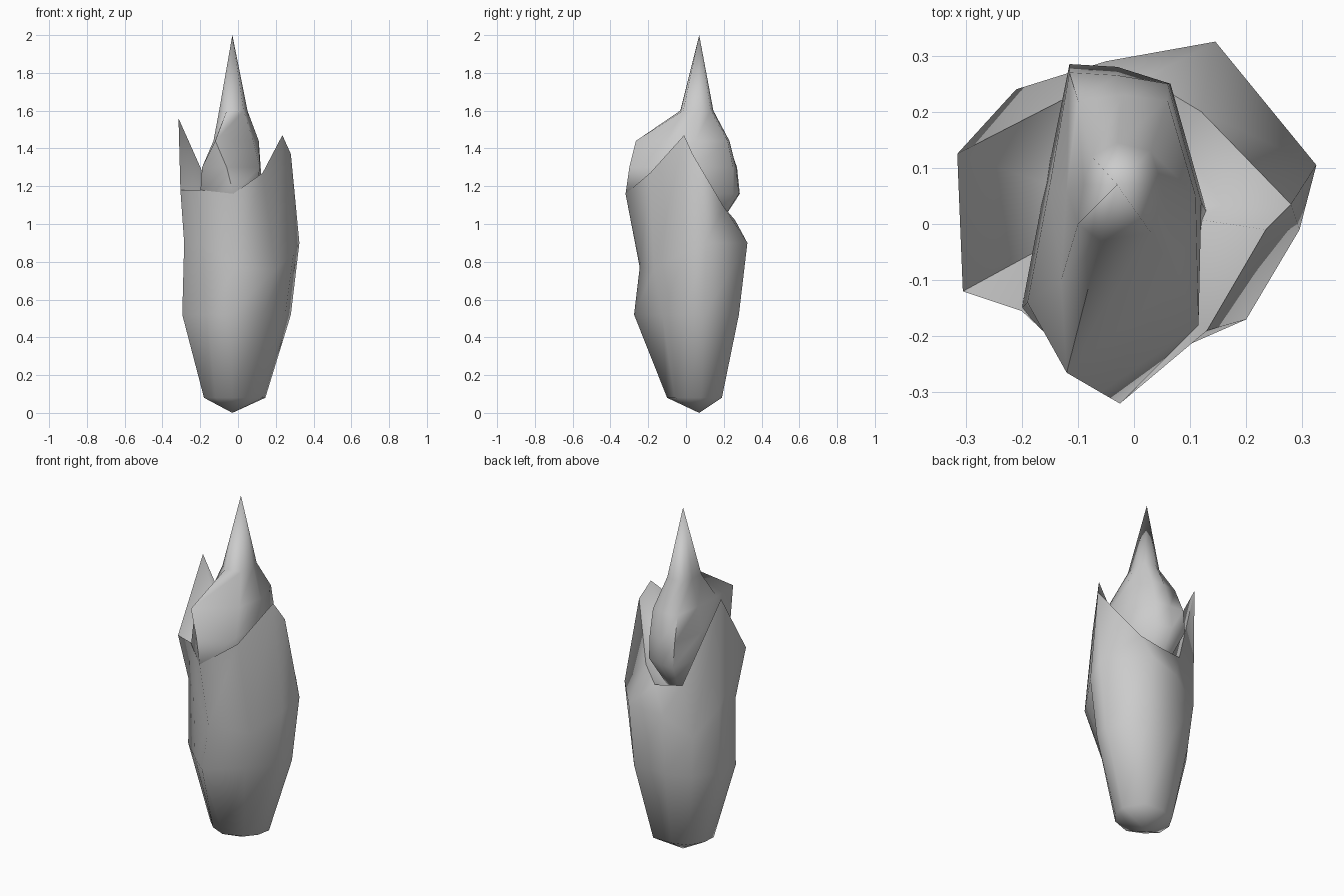
import bpy, bmesh, math
from mathutils import Vector

cube = bpy.data.objects.get("Cube")
if cube:
    bpy.data.objects.remove(cube, do_unlink=True)

stone = bpy.data.materials.new("pale_grey")
stone.use_nodes = True
grey = (0.6, 0.6, 0.6, 1)
stone.diffuse_color = grey
stone.node_tree.nodes["Principled BSDF"].inputs["Base Color"].default_value = grey


def section(z, *outline):
    """Level cross-section, counter-clockwise from the left side."""
    return [Vector((x, y, z)) for x, y in outline]


def loft(name, rings, bottom, top, smooth_angle):
    """Skin the rings and close both ends to a point."""
    bm = bmesh.new()
    loops = [[bm.verts.new(p) for p in r] for r in rings]
    low, high = bm.verts.new(bottom), bm.verts.new(top)
    sides = len(rings[0])
    for i in range(sides):
        j = (i + 1) % sides
        bm.faces.new((low, loops[0][j], loops[0][i]))
        bm.faces.new((high, loops[-1][i], loops[-1][j]))
        for a, b in zip(loops, loops[1:]):
            bm.faces.new((a[i], a[j], b[j], b[i]))
    bmesh.ops.recalc_face_normals(bm, faces=bm.faces)
    mesh = bpy.data.meshes.new(name)
    bm.to_mesh(mesh)
    bm.free()
    mesh.materials.append(stone)
    obj = bpy.data.objects.new(name, mesh)
    bpy.context.collection.objects.link(obj)
    bpy.ops.object.select_all(action='DESELECT')
    obj.select_set(True)
    bpy.context.view_layer.objects.active = obj
    bpy.ops.object.shade_smooth_by_angle(angle=math.radians(smooth_angle))
    return obj


# Outer husk: tapered body with an uneven belly, its rim rising into two side tips
belly = [Vector(p) for p in (
    (.295, -.01, .85), (.325, .105, .9), (.145, .325, .9), (-.05, .29, .87),
    (-.21, .24, .76), (-.285, .1, .9), (-.285, -.05, .9),
    (-.18, -.155, .9), (-.02, -.245, .77), (.2, -.17, .76))]
rim = [Vector(p) for p in (
    (.235, -.01, 1.47), (.28, .035, 1.37), (.12, .2, 1.09), (.02, .26, 1.02),
    (-.13, .22, 1.04), (-.315, .125, 1.56), (-.305, -.12, 1.18),
    (-.2, -.155, 1.18), (-.025, -.32, 1.16), (.13, -.19, 1.27))]
husk = [
    section(.08, (.13, 0), (.145, .08), (.08, .19), (-.04, .19), (-.13, .16),
            (-.175, .08), (-.18, 0), (-.12, -.06), (-.03, -.1), (.08, -.06)),
    section(.52, (.25, -.01), (.28, .1), (.14, .28), (-.05, .27), (-.19, .22),
            (-.28, .1), (-.295, -.04), (-.16, -.17), (-.04, -.275), (.13, -.125)),
    belly, rim]
loft("outer_husk", husk, (-.03, .07, 0), (-.03, .03, .92), 75)

# Inner bud: keeled at the front, narrowing into the tall spike
bud = [
    section(1.16, (.13, .02), (.065, .25), (-.03, .28), (-.115, .285),
            (-.16, .06), (-.2, -.15), (-.025, -.32), (.1, -.18)),
    section(1.3, (.12, .04), (.06, .25), (-.03, .265), (-.115, .27),
            (-.15, .07), (-.19, -.14), (-.06, -.3), (.115, -.18)),
    section(1.44, (.11, .05), (.06, .22), (-.02, .23), (-.1, .22),
            (-.12, .06), (-.13, -.1), (-.12, -.265), (.08, -.1)),
    section(1.6, (.05, .07), (.03, .13), (-.03, .145), (-.075, .12),
            (-.09, .07), (-.1, 0), (-.06, -.03), (.03, -.015))]
loft("inner_bud", bud, (-.03, .05, .8), (-.03, .07, 2), 75)
